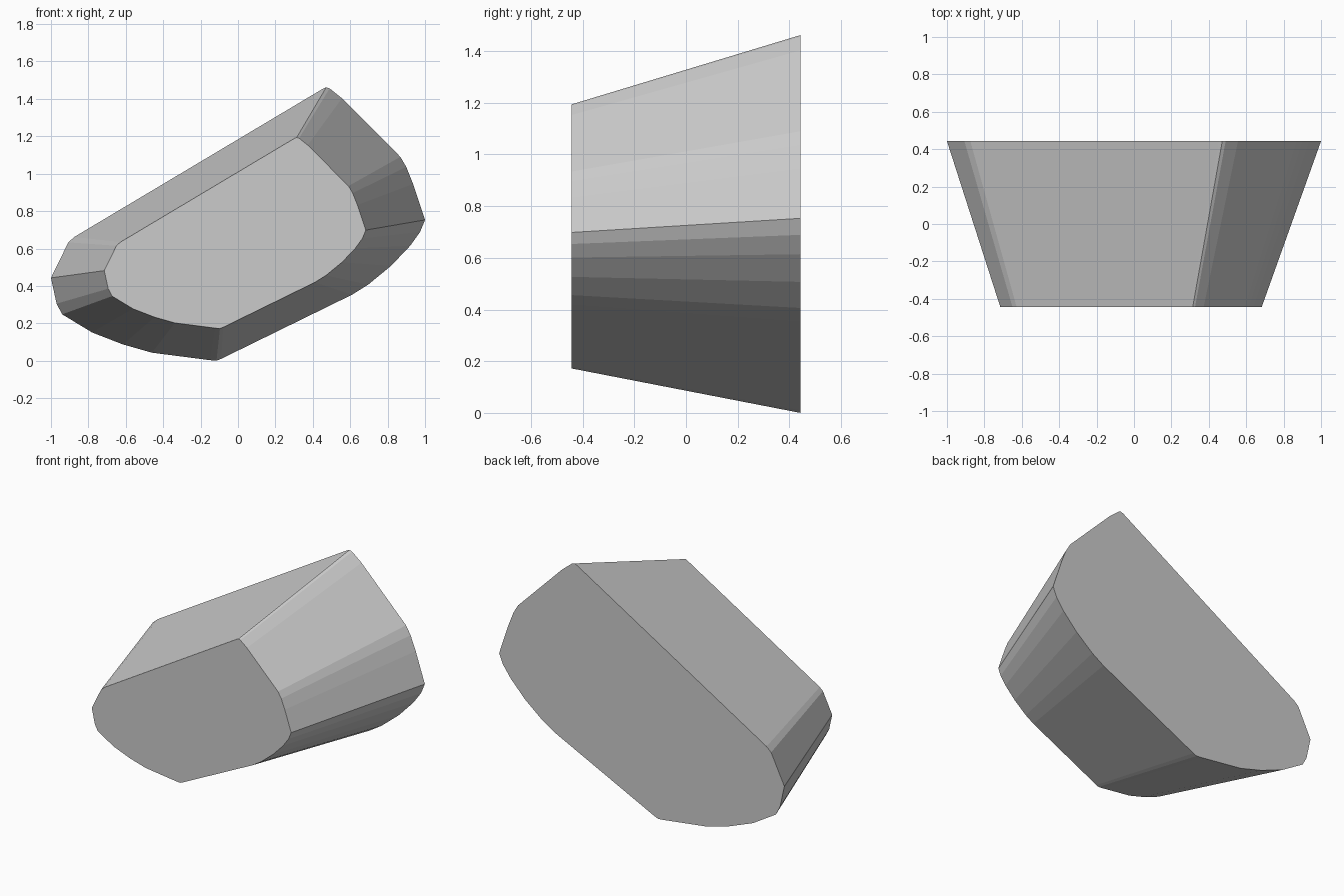
import bpy, bmesh

if "Cube" in bpy.data.objects:
    bpy.data.objects.remove(bpy.data.objects["Cube"])

# Outline of the large rear face as (x, z), clockwise from the peak
PROFILE = [(0.455, 1.455), (0.472, 1.462), (0.49, 1.456), (0.556, 1.403), (0.868, 1.09),
           (0.90, 1.036), (0.936, 0.945), (1.0, 0.753), (0.974, 0.689),
           (0.92, 0.614), (0.818, 0.507), (0.695, 0.406), (0.61, 0.353),
           (-0.09, 0.01), (-0.115, 0.0), (-0.15, 0.003), (-0.46, 0.043), (-0.615, 0.087),
           (-0.78, 0.151), (-0.94, 0.248), (-0.97, 0.305), (-1.0, 0.443),
           (-0.907, 0.633), (-0.875, 0.662)]
HALF_DEPTH = 0.443
TAPER, SHIFT_X, SHIFT_Z = 0.699, -0.016, 0.172

# Tapered block: the same outline shrunk evenly towards the front
bm = bmesh.new()
back = [bm.verts.new((x, HALF_DEPTH, z)) for x, z in PROFILE]
front = [bm.verts.new((x * TAPER + SHIFT_X, -HALF_DEPTH, z * TAPER + SHIFT_Z))
         for x, z in PROFILE]
bm.faces.new(back)
bm.faces.new(front[::-1])
n = len(PROFILE)
for i in range(n):
    j = (i + 1) % n
    bm.faces.new((back[i], front[i], front[j], back[j]))
bmesh.ops.recalc_face_normals(bm, faces=bm.faces)

mesh = bpy.data.meshes.new("tapered_block")
bm.to_mesh(mesh)
bm.free()
block = bpy.data.objects.new("tapered_block", mesh)
bpy.context.collection.objects.link(block)

# Plain grey
grey = bpy.data.materials.new("light_grey")
grey.diffuse_color = (0.6, 0.6, 0.6, 1)
grey.use_nodes = True
grey.node_tree.nodes["Principled BSDF"].inputs["Base Color"].default_value = grey.diffuse_color
mesh.materials.append(grey)
